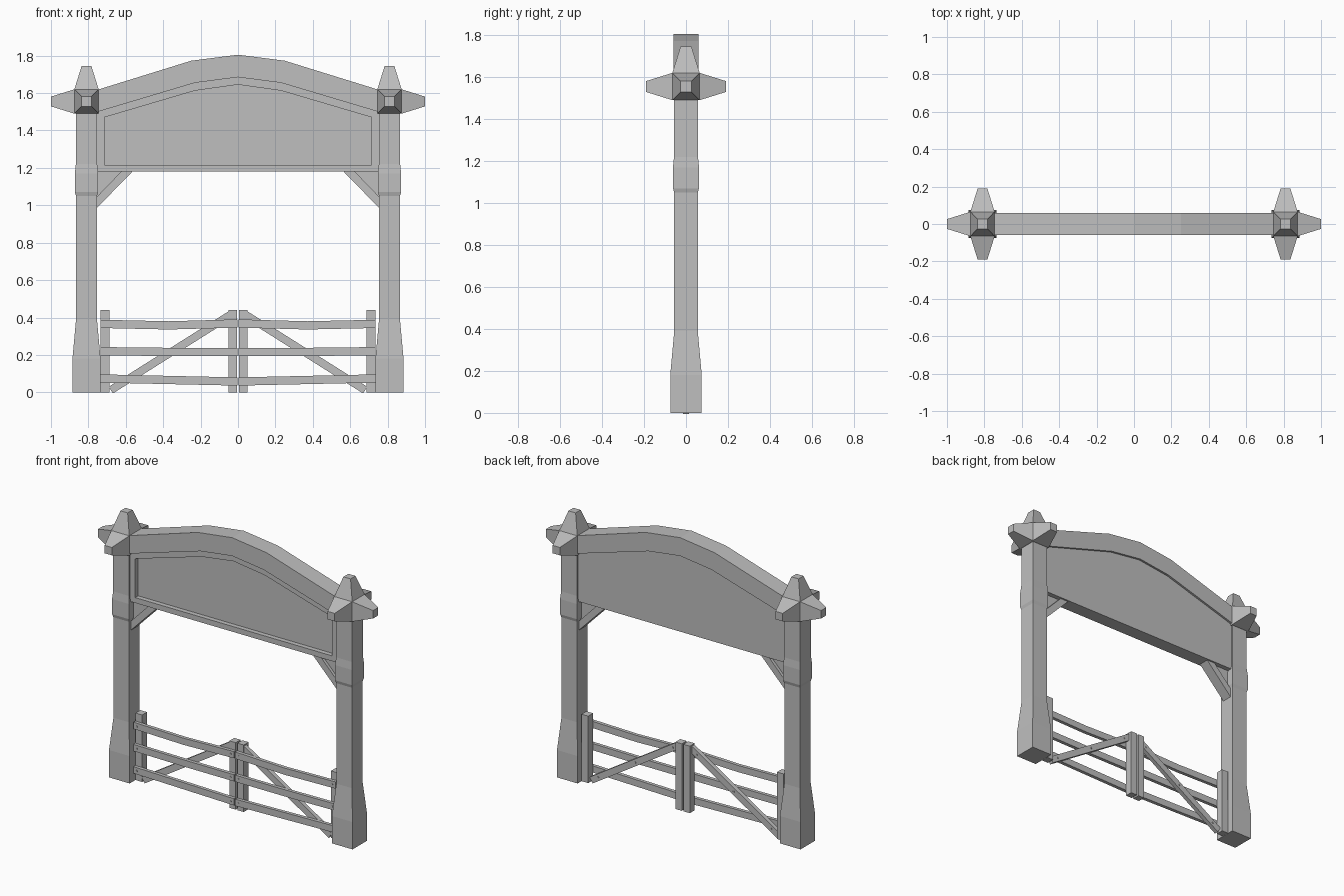
import bpy, bmesh, math
from mathutils import Vector

cube = bpy.data.objects.get("Cube")
if cube:
    bpy.data.objects.remove(cube, do_unlink=True)

mat = bpy.data.materials.new("plain grey")
mat.use_nodes = True
GREY = (0.52, 0.52, 0.52, 1)
mat.diffuse_color = GREY
mat.node_tree.nodes["Principled BSDF"].inputs["Base Color"].default_value = GREY


def finish(name, bm):
    bmesh.ops.recalc_face_normals(bm, faces=bm.faces)
    me = bpy.data.meshes.new(name)
    bm.to_mesh(me)
    bm.free()
    me.materials.append(mat)
    ob = bpy.data.objects.new(name, me)
    bpy.context.collection.objects.link(ob)
    return ob


def slab(name, outline, y0, y1):
    """Extrude an x-z outline from y0 to y1."""
    bm = bmesh.new()
    face = bm.faces.new([bm.verts.new((x, y0, z)) for x, z in outline])
    out = bmesh.ops.extrude_face_region(bm, geom=[face])
    moved = [v for v in out["geom"] if isinstance(v, bmesh.types.BMVert)]
    bmesh.ops.translate(bm, verts=moved, vec=(0, y1 - y0, 0))
    return finish(name, bm)


def bar(name, a, b, width, y0, y1):
    """Straight plank between two x-z points."""
    a, b = Vector(a), Vector(b)
    d = (b - a).normalized() * width / 2
    n = Vector((-d.y, d.x))
    return slab(name, [a - n, b - n, b + n, a + n], y0, y1)


def bolt(name, x, z, y):
    bm = bmesh.new()
    bmesh.ops.create_cone(bm, cap_ends=True, segments=6, radius1=0.006, radius2=0.006, depth=0.006)
    for v in bm.verts:
        v.co = (v.co.x + x, y + v.co.z, z + v.co.y)
    finish(name, bm)


def post(name, x):
    """Square post lofted through (height, half width) rings."""
    rings = [(0, .075), (.18, .075), (.39, .056), (1.05, .056),
             (1.07, .062), (1.17, .062), (1.22, .057), (1.52, .057)]
    bm = bmesh.new()
    loops = [[bm.verts.new((x + sx * h, sy * h, z))
              for sx, sy in ((-1, -1), (1, -1), (1, 1), (-1, 1))] for z, h in rings]
    for lo, hi in zip(loops, loops[1:]):
        for i in range(4):
            j = (i + 1) % 4
            bm.faces.new((lo[i], lo[j], hi[j], hi[i]))
    bm.faces.new(loops[0])
    bm.faces.new(loops[-1])
    finish(name, bm)


def star_cap(name, x, side):
    """Cube whose free faces are drawn out into blunt spikes."""
    bm = bmesh.new()
    bmesh.ops.create_cube(bm, size=0.13)
    bm.normal_update()
    for f in list(bm.faces):
        n = f.normal.copy()
        if n.z < -0.5 or n.x * side < -0.5:
            continue
        tip = bmesh.ops.extrude_discrete_faces(bm, faces=[f])["faces"][0]
        for v in tip.verts:
            along = n * v.co.dot(n)
            v.co = (v.co - along) * 0.4 + n * 0.19
    bmesh.ops.translate(bm, verts=bm.verts, vec=(x, 0, 1.555))
    finish(name, bm)


def arc(half, end, shoulder, crown, knee):
    """Left-to-right arched line."""
    return [(-half, end), (-knee, shoulder), (0, crown), (knee, shoulder), (half, end)]


# Header: arched beam, board and raised frame
top = arc(.76, 1.615, 1.773, 1.805, .25)
under = arc(.76, 1.497, 1.655, 1.685, .23)
inner = arc(.715, 1.47, 1.613, 1.645, .23)
slab("arched_beam", top + under[::-1], -.06, .06)
slab("sign_board", under + [(.76, 1.18), (-.76, 1.18)], -.015, .046)
slab("frame_top", under + inner[::-1], -.046, -.014)
slab("frame_bottom", [(-.76, 1.18), (.76, 1.18), (.715, 1.215), (-.715, 1.215)], -.046, -.014)

for side, label in ((1, "left"), (-1, "right")):
    post(label + "_post", side * .81)
    star_cap(label + "_star_cap", side * .81, side)
    slab(label + "_frame_side", [(side * x, z) for x, z in
         ((.76, 1.18), (.76, 1.497), (.715, 1.47), (.715, 1.215))], -.046, -.014)

    # Corner bracket under the header
    slab(label + "_bracket", [(side * x, z) for x, z in
         ((.76, 1.04), (.76, .98), (.56, 1.185), (.62, 1.185))], -.035, .035)
    slab(label + "_bracket_web", [(side * x, z) for x, z in
         ((.76, 1.19), (.76, 1.03), (.615, 1.19))], -.015, .015)

    # Gate leaf uprights
    bar(label + "_hinge_stile", (side * .71, 0), (side * .71, .44), .048, -.015, .035)
    bar(label + "_meeting_stile", (side * .029, 0), (side * .029, .44), .046, -.015, .035)
    # Diagonal strut behind the rails
    bar(label + "_strut", (side * .68, .012), (side * .035, .418), .042, -.014, .014)
    for t in (.08, .5, .92):
        bolt(label + "_strut_bolt", side * (.68 - .645 * t), .012 + .406 * t, .016)

    # Slightly bowed rails: centre height at meeting end, middle and hinge end
    for name, zs in (("top", (.368, .358, .366)), ("middle", (.216, .216, .22)),
                     ("bottom", (.058, .066, .074))):
        line = list(zip((.004, .37, .735), zs))
        outline = [(side * x, z + .022) for x, z in line]
        outline += [(side * x, z - .022) for x, z in line[::-1]]
        slab(label + "_" + name + "_rail", outline, -.036, -.013)
        for x, z in ((.029, zs[0]), (.71, zs[2])):
            bolt(label + "_rail_bolt", side * x, z, -.037)
